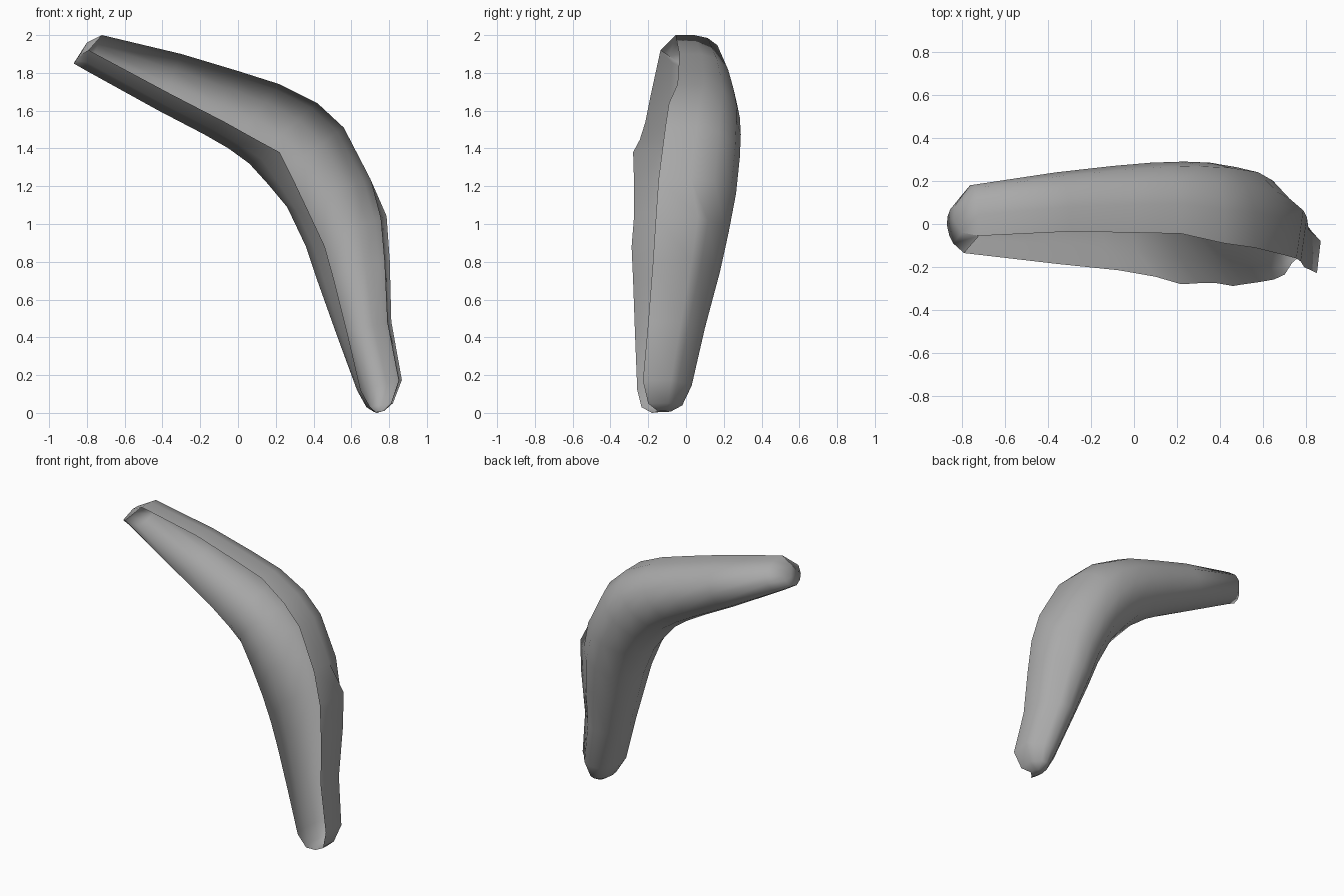
import bpy
import bmesh
from mathutils import Vector

default_cube = bpy.data.objects.get("Cube")
if default_cube:
    bpy.data.objects.remove(default_cube, do_unlink=True)

# Material
grey = bpy.data.materials.new("plain_grey")
grey.use_nodes = True
colour = (0.4, 0.4, 0.4, 1)
grey.diffuse_color = colour
grey.node_tree.nodes["Principled BSDF"].inputs["Base Color"].default_value = colour

# Stations from the upper tip to the lower tip:
# outer rim (x, y, z), front rim (x, y, z), inner edge (x, z), rear depth y
stations = [
    ((-.80, -.04, 1.96), (-.84, -.09, 1.89), (-.87, 1.85), .08),
    ((-.72, -.055, 2.0), (-.79, -.135, 1.92), (-.80, 1.81), .18),
    ((-.30, -.035, 1.9), (-.36, -.185, 1.69), (-.42, 1.6), .24),
    ((.0, -.04, 1.81), (-.07, -.215, 1.54), (-.18, 1.475), .27),
    ((.22, -.045, 1.74), (.10, -.245, 1.445), (-.05, 1.4), .285),
    ((.42, -.09, 1.64), (.22, -.28, 1.38), (.06, 1.32), .29),
    ((.56, -.11, 1.51), (.30, -.275, 1.22), (.16, 1.21), .285),
    ((.70, -.145, 1.24), (.385, -.275, 1.04), (.26, 1.09), .265),
    ((.755, -.16, 1.03), (.46, -.288, .88), (.36, .88), .225),
    ((.775, -.175, .8), (.51, -.28, .7), (.42, .7), .18),
    ((.79, -.2, .48), (.58, -.27, .42), (.52, .42), .1),
    ((.85, -.228, .17), (.65, -.258, .12), (.63, .12), .03),
    ((.81, -.2, .05), (.70, -.235, .03), (.68, .03), -.02),
    ((.77, -.15, .01), (.735, -.18, 0), (.72, .005), -.08),
]

# Rounded back: fraction from outer to inner edge, fraction of rear depth
back_curve = [(0, .42), (.08, .72), (.28, .94), (.52, 1),
              (.77, .9), (.93, .65), (1, .32)]


def section(outer, front, inner, rear):
    """Trough section: front rim, outer rim, rounded back, inner side."""
    outer, front = Vector(outer), Vector(front)
    ring = [front, outer]
    swell = .08 if outer.z < 1.1 else 0
    for across, depth in back_curve:
        if across == 0:
            across, depth = -swell, depth + 2 * swell
        ring.append(Vector((outer.x + (inner[0] - outer.x) * across,
                            outer.y + (rear - outer.y) * depth,
                            outer.z + (inner[1] - outer.z) * across)))
    low = ring[-1]
    side = low.lerp(front, .4)
    side.y = low.y + (front.y - low.y) * .6
    return ring + [side]


# Bent trough lofted through the sections, open at the front past the upper tip
bm = bmesh.new()
rings = [[bm.verts.new(p) for p in section(*s)] for s in stations]
count = len(rings[0])
for step, (first, second) in enumerate(zip(rings, rings[1:])):
    for i in range(count):
        if i == 0 and step > 0:
            continue
        j = (i + 1) % count
        bm.faces.new((first[i], first[j], second[j], second[i]))

# Closed tips
for ring in (rings[0], rings[-1]):
    centre = sum((v.co for v in ring), Vector()) / count
    middle = bm.verts.new(centre)
    for i in range(count):
        bm.faces.new((ring[i], ring[(i + 1) % count], middle))

bmesh.ops.recalc_face_normals(bm, faces=bm.faces)
for face in bm.faces:
    face.smooth = True

# Crisp sides on the small front lip of the upper tip
for corner in (0, 1):
    bm.edges.get((rings[0][corner], rings[1][corner])).smooth = False

mesh = bpy.data.meshes.new("bent_shell")
bm.to_mesh(mesh)
bm.free()
mesh.materials.append(grey)
shell = bpy.data.objects.new("bent_shell", mesh)
bpy.context.collection.objects.link(shell)
